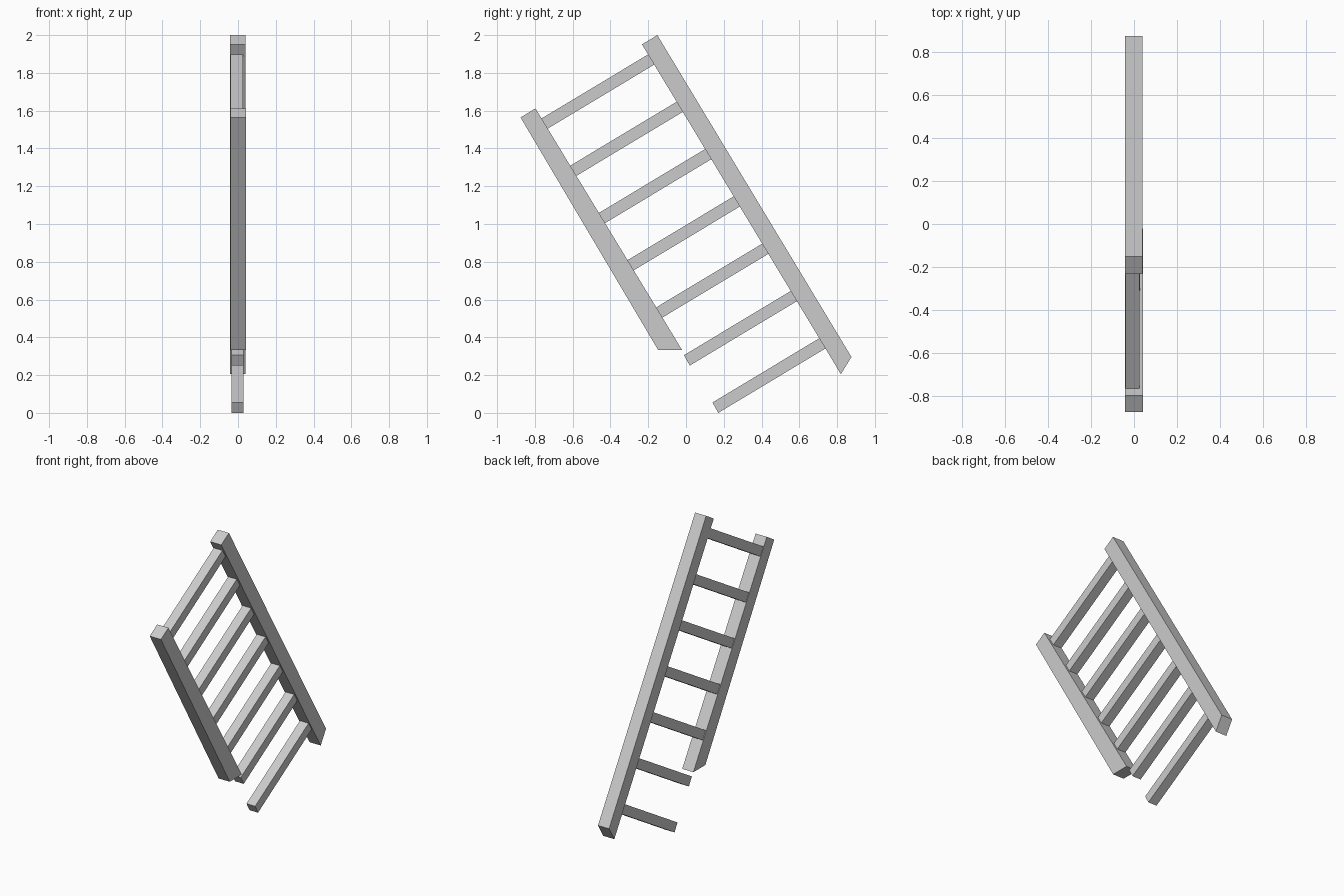
import bpy
import bmesh

if "Cube" in bpy.data.objects:
    bpy.data.objects.remove(bpy.data.objects["Cube"])


def prism(name, profile, x0, x1):
    """Extrude a (y, z) outline from x0 to x1."""
    bm = bmesh.new()
    face = bm.faces.new([bm.verts.new((x0, y, z)) for y, z in profile])
    ext = bmesh.ops.extrude_face_region(bm, geom=[face])
    verts = [g for g in ext["geom"] if isinstance(g, bmesh.types.BMVert)]
    bmesh.ops.translate(bm, verts=verts, vec=(x1 - x0, 0, 0))
    bmesh.ops.recalc_face_normals(bm, faces=bm.faces)
    mesh = bpy.data.meshes.new(name)
    bm.to_mesh(mesh)
    bm.free()
    obj = bpy.data.objects.new(name, mesh)
    bpy.context.collection.objects.link(obj)
    return obj


# Long intact rail
prism("long_rail", [(-0.233, 1.951), (-0.152, 2.0), (0.876, 0.296), (0.82, 0.205)],
      -0.043, 0.039)

# Broken short rail, cut level at its lower end
prism("short_rail", [(-0.876, 1.564), (-0.797, 1.612), (-0.02, 0.332), (-0.147, 0.332)],
      -0.041, 0.042)

# Seven evenly spaced rungs, square to the rails
STEP = (-0.151, 0.2505)
RUNG = [(0.14, 0.055), (0.171, 0.0), (0.745, 0.345), (0.714, 0.40)]
for i in range(7):
    outline = [(y + i * STEP[0], z + i * STEP[1]) for y, z in RUNG]
    shift = -0.0006 * i
    prism(f"rung_{i + 1}", outline, -0.035 + shift, 0.029 + shift)
